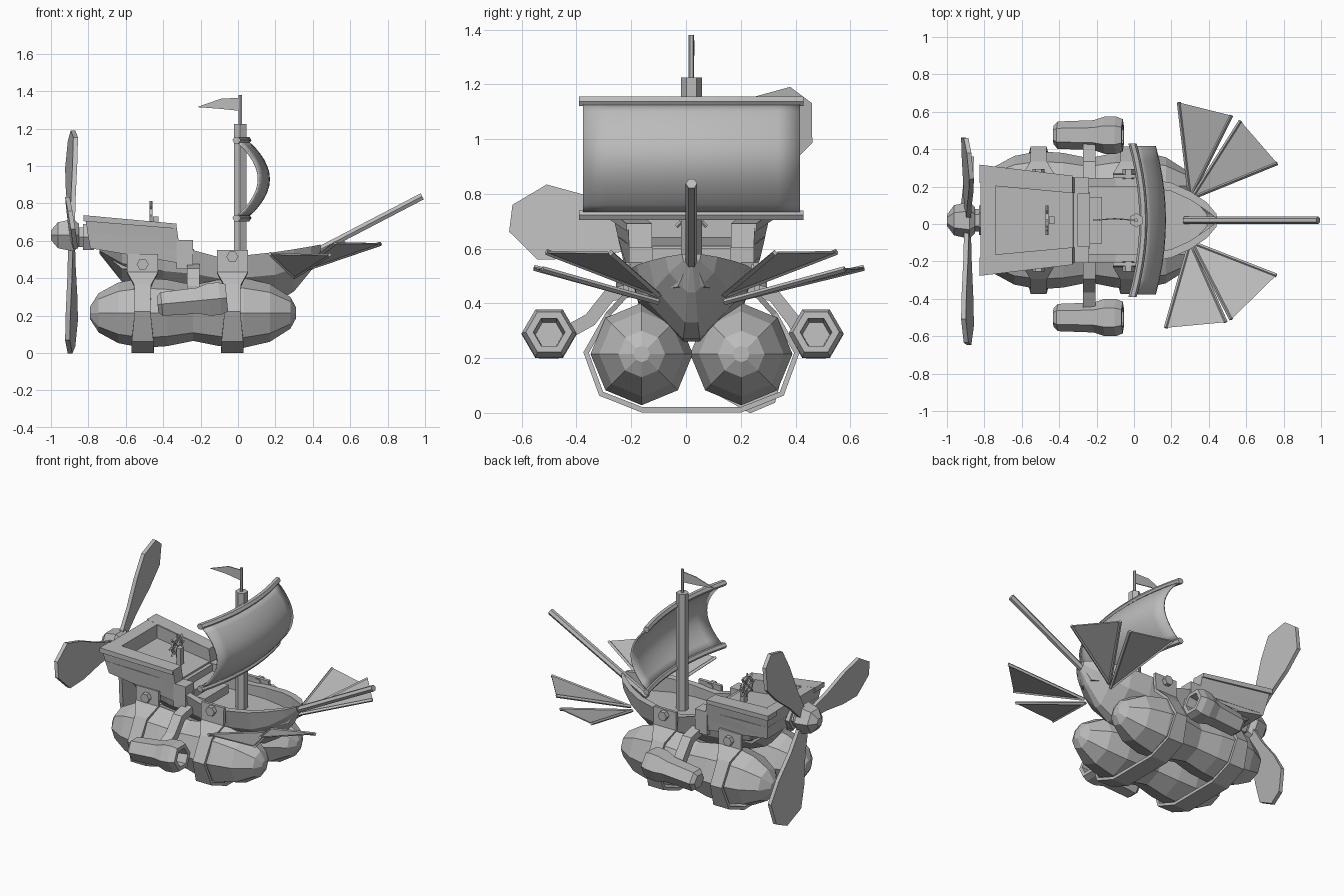
import bpy, bmesh, math
from mathutils import Vector, Matrix

if "Cube" in bpy.data.objects:
    bpy.data.objects.remove(bpy.data.objects["Cube"])

CENTRE_Y = 0.02
grey = bpy.data.materials.new("plain_grey")
grey.diffuse_color = (0.5, 0.5, 0.5, 1)
grey.use_nodes = True
grey.node_tree.nodes["Principled BSDF"].inputs["Base Color"].default_value = grey.diffuse_color


def finish(name, bm):
    bmesh.ops.recalc_face_normals(bm, faces=bm.faces)
    me = bpy.data.meshes.new(name)
    bm.to_mesh(me)
    bm.free()
    ob = bpy.data.objects.new(name, me)
    bpy.context.collection.objects.link(ob)
    ob.location.y = CENTRE_Y
    me.materials.append(grey)
    return ob


def loft(name, rings, cap=True):
    """Skin a row of equal rings of points."""
    bm = bmesh.new()
    vs = [[bm.verts.new(p) for p in r] for r in rings]
    n = len(vs[0])
    for a, b in zip(vs, vs[1:]):
        for i in range(n):
            bm.faces.new((a[i], a[(i + 1) % n], b[(i + 1) % n], b[i]))
    if cap:
        bm.faces.new(vs[0])
        bm.faces.new(vs[-1])
    return finish(name, bm)


def turned(name, p0, p1, profile, n=6, phase=0.0):
    """Turn (position 0..1, radius) pairs about the line p0-p1."""
    p0, p1 = Vector(p0), Vector(p1)
    d = (p1 - p0).normalized()
    up = Vector((1, 0, 0)) if abs(d.z) > 0.9 else Vector((0, 0, 1))
    u = d.cross(up).normalized()
    v = u.cross(d)
    ang = [2 * math.pi * i / n + phase for i in range(n)]
    return loft(name, [[p0.lerp(p1, t) + (u * math.cos(a) + v * math.sin(a)) * r
                        for a in ang] for t, r in profile])


def rod(name, p0, p1, r, n=6):
    return turned(name, p0, p1, [(0, r), (1, r)], n)


def plate(name, pts, offset):
    """Polygon pushed out along an offset."""
    o = Vector(offset)
    return loft(name, [[Vector(p) - o / 2 for p in pts], [Vector(p) + o / 2 for p in pts]])


def box(name, x0, x1, y0, y1, z0, z1):
    return loft(name, [[(x, y0, z0), (x, y1, z0), (x, y1, z1), (x, y0, z1)] for x in (x0, x1)])


def band(name, x, pts, thick):
    """Flat band following (y, z, half width) points at station x."""
    rings = []
    for i, (y, z, w) in enumerate(pts):
        a, b = pts[max(i - 1, 0)], pts[min(i + 1, len(pts) - 1)]
        t = Vector((0, b[0] - a[0], b[1] - a[1])).normalized()
        nrm = Vector((0, -t.z, t.y)) * thick / 2
        c = Vector((x, y, z))
        wx = Vector((w, 0, 0))
        rings.append([c - wx - nrm, c + wx - nrm, c + wx + nrm, c - wx + nrm])
    return loft(name, rings)


# Hull with hollow deck: x, half width, rail height, keel height
stations = [(-.74, .20, .56, .53), (-.62, .22, .56, .38), (-.40, .225, .56, .29),
            (-.24, .225, .55, .27), (-.10, .225, .512, .26), (.06, .225, .525, .26),
            (.20, .20, .54, .27), (.30, .155, .555, .33), (.39, .095, .57, .44),
            (.44, .035, .58, .53)]
rings = []
for x, w, zt, zk in stations:
    inner = max(w - .045, .012)
    deck = max(.45, zk + .02)
    mid = zk + (zt - zk) * .55
    half = [(w * .15, zk), (w * .86, mid), (w, zt), (inner, zt), (inner, deck)]
    rings.append([(x, y, z) for y, z in half] + [(x, -y, z) for y, z in reversed(half)])
loft("hull", rings)

# Raised stern cabin with bulwarks around an open deck
loft("stern_cabin", [[(-.79, -.25, .56), (-.79, .25, .56), (-.805, .27, .645), (-.805, -.27, .645)],
                     [(-.31, -.22, .48), (-.31, .22, .48), (-.325, .225, .61), (-.325, -.225, .61)]])
for s in (-1, 1):
    loft("stern_bulwark", [[(-.79, s * .252, .57), (-.82, s * .29, .735), (-.82, s * .19, .735), (-.79, s * .19, .57)],
                           [(-.31, s * .225, .55), (-.33, s * .232, .69), (-.33, s * .145, .69), (-.31, s * .145, .55)]])
    loft("stern_cap_rail", [[(-.825, s * .297, .705), (-.825, s * .297, .737), (-.825, s * .20, .737), (-.825, s * .20, .705)],
                            [(-.33, s * .238, .665), (-.33, s * .238, .692), (-.33, s * .145, .692), (-.33, s * .145, .665)]])
    a, b = sorted((s * .14, s * .228))
    box("side_step", -.33, -.24, a, b, .45, .605)
loft("stern_back_wall", [[(-.79, y, .57), (-.82, y, .735), (-.74, y, .73), (-.74, y, .57)] for y in (-.2, .2)])
for x0, x1, w, z in ((-.33, -.30, .15, .60), (-.30, -.235, .15, .555), (-.235, -.17, .125, .505)):
    box("stair", x0, x1, -w, w, .44, z)

# Twin gas bags, each with two lobes
bag = [(-.79, .035), (-.745, .105), (-.64, .162), (-.51, .187), (-.38, .178), (-.24, .15),
       (-.10, .178), (.03, .187), (.17, .155), (.28, .085), (.31, .03)]
for s in (-1, 1):
    turned("gas_bag", (-.79, s * .182, .215), (.31, s * .182, .215),
           [((x + .79) / 1.1, r) for x, r in bag], 8)

# Straps around both bags, with bolts
for x, top, bz in ((-.51, .53, .475), (-.03, .55, .515)):
    half = [(.18, .011, .06), (.33, .07, .058), (.385, .22, .042), (.305, .36, .045),
            (.24, .43, .083), (.235, top, .083)]
    band("bag_strap", x, [(-y, z, w) for y, z, w in reversed(half)] + half, .02)
    for s in (-1, 1):
        rod("strap_bolt", (x, s * .22, bz), (x, s * .275, bz), .032)

# Side engines on bent struts
for s, y in ((-1, -.52), (1, .455)):
    turned("engine", (-.43, y, .26), (-.06, y, .295),
           [(0, .05), (.06, .073), (.58, .08), (.74, .1), (.9, .1), (1, .085), (1, .058), (.75, .05)])
    band("engine_strut", -.24, [(s * .19, .455, .033), (s * .30, .43, .033),
                                (s * .37, .34, .033), (y - s * .05, .285, .033)], .05)

# Propeller
HUB_Z = .63
turned("propeller_hub", (-1, 0, HUB_Z), (-.85, 0, HUB_Z), [(0, .03), (.25, .08), (.8, .1), (1, .07)])
rod("propeller_shaft", (-.86, 0, .62), (-.82, 0, .62), .06)
rod("shaft_collar", (-.83, 0, .62), (-.77, 0, .62), .08)
blade = [(.05, .035), (.22, .065), (.40, .118), (.55, .14), (.665, .05)]
outline = [(r, w) for r, w in blade] + [(r, -w) for r, w in reversed(blade)]
for deg in (53, 173, 293):
    m = (Matrix.Translation((-.89, 0, HUB_Z)) @ Matrix.Rotation(math.radians(deg), 4, 'X')
         @ Matrix.Rotation(math.radians(9), 4, 'Y').Identity(4)
         @ Matrix.Rotation(math.radians(9), 4, 'Y'))
    pitch = math.radians(9)
    # blade lies along local y, pitched about its own length
    m = (Matrix.Translation((-.89, 0, HUB_Z)) @ Matrix.Rotation(math.radians(deg), 4, 'X')
         @ Matrix.Rotation(pitch, 4, 'Y'))
    plate("propeller_blade", [m @ Vector((0, r, w)) for r, w in outline], (.025, 0, 0))

# Helm
box("helm_stand", -.455, -.425, -.02, .02, .62, .73)
bm = bmesh.new()
N = 12
ring = [[bm.verts.new((-.465 + dx, r * math.cos(2 * math.pi * i / N), .735 + r * math.sin(2 * math.pi * i / N)))
         for dx, r in ((-.007, .042), (.007, .042), (.007, .056), (-.007, .056))] for i in range(N)]
for i in range(N):
    a, b = ring[i], ring[(i + 1) % N]
    for j in range(4):
        bm.faces.new((a[j], a[(j + 1) % 4], b[(j + 1) % 4], b[j]))
finish("helm_wheel", bm)
for k in range(4):
    c, s = .078 * math.cos(k * math.pi / 4), .078 * math.sin(k * math.pi / 4)
    rod("helm_spoke", (-.465, -c, .735 - s), (-.465, c, .735 + s), .007, 4)

# Mast, flag pole and pennant
rod("mast", (.012, 0, .42), (.012, 0, 1.225), .038)
rod("flag_pole", (.012, 0, 1.2), (.012, 0, 1.38), .01)
plate("pennant", [(.01, 0, 1.365), (-.09, .008, 1.36), (-.22, 0, 1.315), (-.11, .008, 1.307), (.01, 0, 1.295)],
      (0, .006, 0))


# Curved yards and billowing sail
def yard_x(y):
    return .05 - .055 * (y / .4) ** 2


for z in (1.138, .722):
    loft("yard", [[(yard_x(y) + .022 * math.cos(k * math.pi / 3), y, z + .02 * math.sin(k * math.pi / 3))
                   for k in range(6)] for y in [-.41 + .082 * i for i in range(11)]])
bm = bmesh.new()
grid = [[bm.verts.new((yard_x(y) + .115 * math.sin(math.pi * j / 12) ** .85, y, .73 + .4 * j / 12))
         for j in range(13)] for y in [-.395 + .079 * i for i in range(11)]]
for a, b in zip(grid, grid[1:]):
    for j in range(12):
        bm.faces.new((a[j], b[j], b[j + 1], a[j + 1]))
sail = finish("sail", bm)
mod = sail.modifiers.new("thickness", 'SOLIDIFY')
mod.thickness = .012
mod.offset = 0
for p in sail.data.polygons:
    p.use_smooth = True
bpy.context.view_layer.objects.active = sail
sail.select_set(True)
bpy.ops.object.shade_smooth_by_angle(angle=math.radians(35))

# Bowsprit
rod("bowsprit", (.27, 0, .465), (.985, 0, .838), .021)

# Steering fins: two webbed panels per side, each between two spars
fins = [(1, [(.24, .63, .53), (.52, .56, .525)], [(.57, .53, .588), (.765, .305, .585)]),
        (-1, [(.17, -.575, .53), (.49, -.545, .525)], [(.52, -.53, .588), (.76, -.295, .585)])]
for s, low, high in fins:
    for tips, root in ((low, (.30, s * .12, .405)), (high, (.31, s * .12, .43))):
        plate("fin_web", [root] + tips, (0, 0, .007))
        for tip in tips:
            rod("fin_spar", root, tip, .011, 4)
